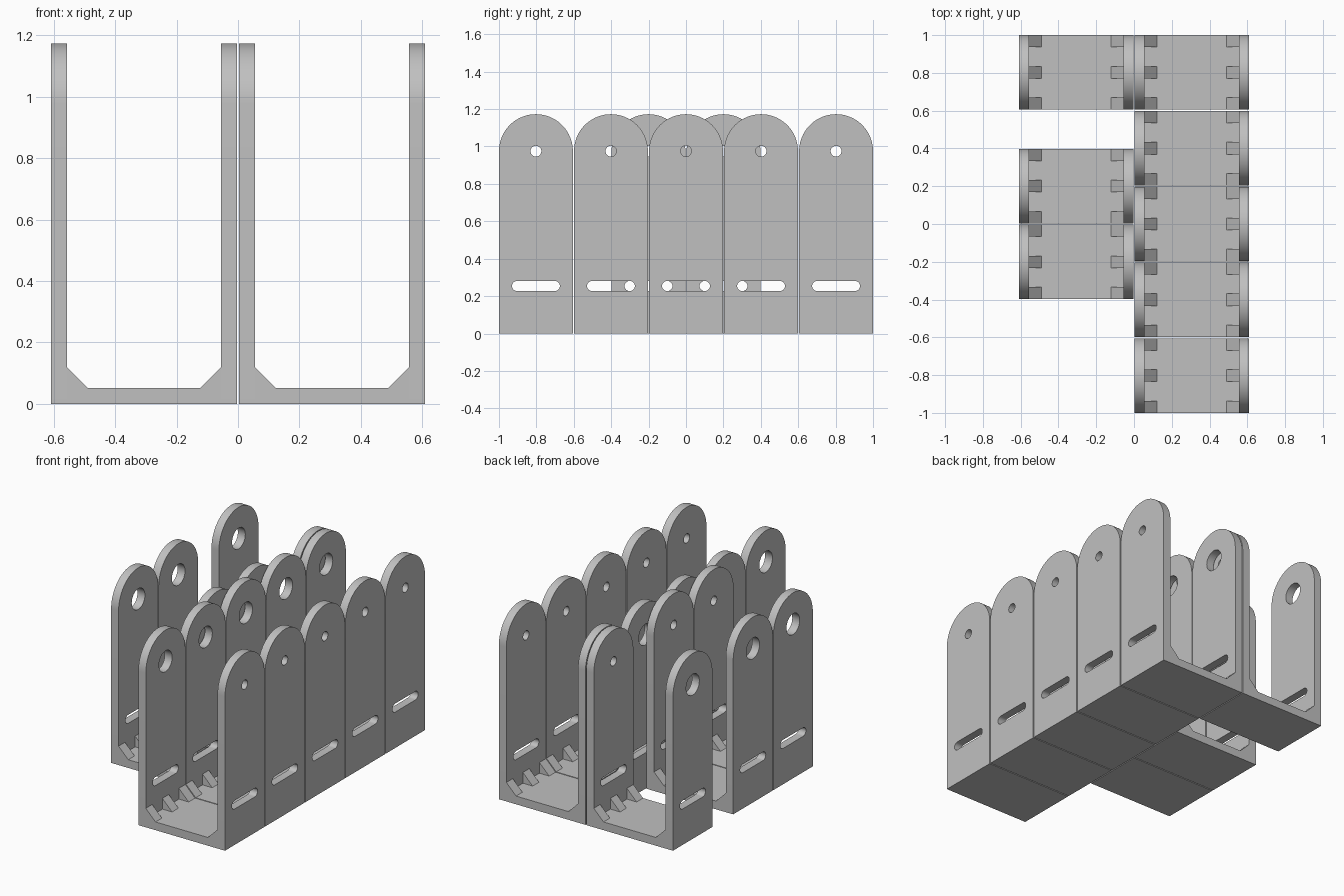
import bpy, bmesh, math
from mathutils import Matrix

cube = bpy.data.objects.get("Cube")
if cube:
    bpy.data.objects.remove(cube, do_unlink=True)

WIDTH, SPAN = 0.395, 0.606        # bracket size along y and x
PITCH = 0.4012                    # spacing between neighbours
WALL, FLOOR = 0.052, 0.052        # thicknesses
HOLE_Z, SLOT_Z = 0.975, 0.254
GUSSET, GUSSET_W = 0.068, 0.064

grey = bpy.data.materials.new("matte grey")
grey.use_nodes = True
colour = (0.53, 0.53, 0.53, 1)
grey.diffuse_color = colour
grey.node_tree.nodes["Principled BSDF"].inputs["Base Color"].default_value = colour


def arc(cx, cy, r, start, end, steps):
    """Points along an arc, angles in degrees."""
    angles = [math.radians(start + (end - start) * i / steps) for i in range(steps + 1)]
    return [(cx + r * math.cos(a), cy + r * math.sin(a)) for a in angles]


def finish(bm, name):
    bmesh.ops.remove_doubles(bm, verts=bm.verts, dist=0.0001)
    bmesh.ops.recalc_face_normals(bm, faces=bm.faces)
    mesh = bpy.data.meshes.new(name)
    bm.to_mesh(mesh)
    bm.free()
    mesh.materials.append(grey)
    mesh.shade_smooth()
    mesh.set_sharp_from_angle(angle=math.radians(30))
    return mesh


def wall_mesh(name, hole_radius):
    """Round-topped plate with a pivot hole and a slot, standing in the yz plane."""
    half = WIDTH / 2
    slot_r, slot_half = 0.027, 0.101
    loops = [
        [(-half, 0), (half, 0)] + arc(0, HOLE_Z, half, 0, 180, 40),
        arc(0, HOLE_Z, hole_radius, 0, 360, 32)[:-1],
        arc(slot_half, SLOT_Z, slot_r, -90, 90, 12) + arc(-slot_half, SLOT_Z, slot_r, 90, 270, 12),
    ]
    curve = bpy.data.curves.new(name + "_outline", "CURVE")
    curve.dimensions = "2D"
    curve.fill_mode = "BOTH"
    curve.extrude = WALL / 2
    for loop in loops:
        spline = curve.splines.new("POLY")
        spline.points.add(len(loop) - 1)
        for point, (u, v) in zip(spline.points, loop):
            point.co = (u, v, 0, 1)
        spline.use_cyclic_u = True
    helper = bpy.data.objects.new(name + "_outline", curve)
    bpy.context.collection.objects.link(helper)
    graph = bpy.context.evaluated_depsgraph_get()
    flat = bpy.data.meshes.new_from_object(helper.evaluated_get(graph))
    bm = bmesh.new()
    bm.from_mesh(flat)
    # Outline axes (u, v, thickness) become (y, z, x)
    bm.transform(Matrix(((0, 0, 1, 0), (1, 0, 0, 0), (0, 1, 0, 0), (0, 0, 0, 1))))
    bpy.data.objects.remove(helper, do_unlink=True)
    bpy.data.curves.remove(curve)
    bpy.data.meshes.remove(flat)
    return finish(bm, name)


def prism(bm, profile, y0, y1):
    """Extrude an xz profile along y."""
    face = bm.faces.new([bm.verts.new((x, y0, z)) for x, z in profile])
    result = bmesh.ops.extrude_face_region(bm, geom=[face])
    verts = [v for v in result["geom"] if isinstance(v, bmesh.types.BMVert)]
    bmesh.ops.translate(bm, verts=verts, vec=(0, y1 - y0, 0))


def floor_mesh():
    bm = bmesh.new()
    inner = SPAN / 2 - WALL
    prism(bm, [(-inner, 0), (inner, 0), (inner, FLOOR), (-inner, FLOOR)], -WIDTH / 2, WIDTH / 2)
    return finish(bm, "floor")


def gusset_mesh():
    """Three triangular braces along each inner corner."""
    bm = bmesh.new()
    inner = SPAN / 2 - WALL
    for side in (-1, 1):
        profile = [(side * inner, FLOOR), (side * (inner - GUSSET), FLOOR),
                   (side * inner, FLOOR + GUSSET)]
        for step in (-1, 0, 1):
            centre = step * (WIDTH - GUSSET_W) / 2
            prism(bm, profile, centre - GUSSET_W / 2, centre + GUSSET_W / 2)
    return finish(bm, "gussets")


offset = (SPAN - WALL) / 2
parts = [
    ("wall_large_hole", wall_mesh("wall_large_hole", 0.066), -offset),
    ("wall_small_hole", wall_mesh("wall_small_hole", 0.029), offset),
    ("floor", floor_mesh(), 0),
    ("gussets", gusset_mesh(), 0),
]

# Five brackets in the left row, three in the right row
column = SPAN / 2 + 0.003
places = [(column, n * PITCH) for n in (-2, -1, 0, 1, 2)]
places += [(-column, n * PITCH) for n in (-0.5, 0.5, 2)]
for i, (x, y) in enumerate(places, 1):
    for name, mesh, dx in parts:
        obj = bpy.data.objects.new(f"bracket_{i}_{name}", mesh)
        obj.location = (x + dx, y, 0)
        bpy.context.collection.objects.link(obj)
